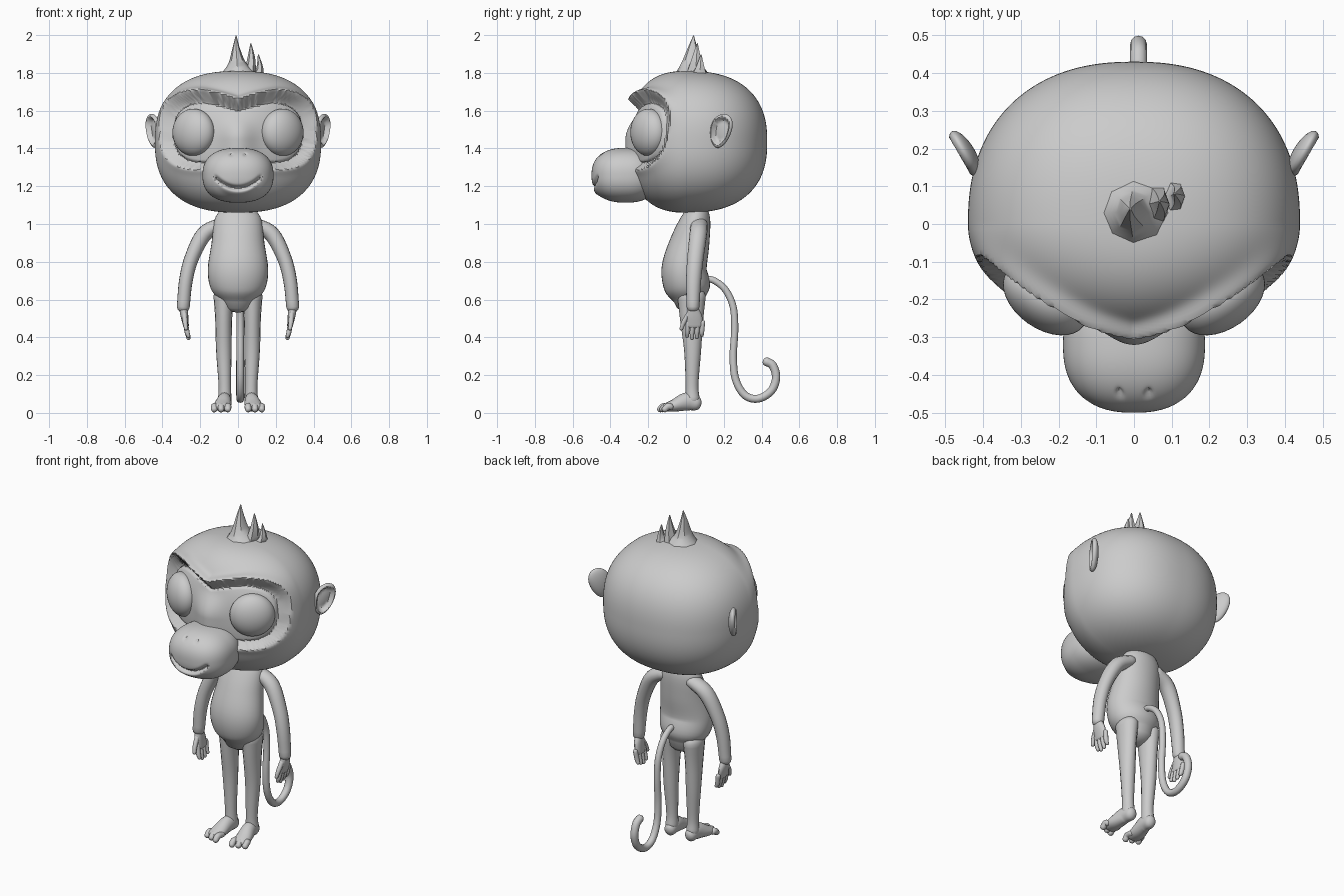
import bpy, bmesh, math
from mathutils import Vector, Matrix

cube = bpy.data.objects.get("Cube")
if cube:
    bpy.data.objects.remove(cube, do_unlink=True)

grey = bpy.data.materials.new("plain grey")
grey.use_nodes = True
COLOUR = (0.6, 0.6, 0.6, 1)
grey.diffuse_color = COLOUR
for node in grey.node_tree.nodes:
    if node.type == 'BSDF_PRINCIPLED':
        node.inputs["Base Color"].default_value = COLOUR
parts = []


def smooth(a, b, x):
    t = min(1, max(0, (x - a) / (b - a)))
    return t * t * (3 - 2 * t)


def finish(name, bm, mirror):
    bmesh.ops.recalc_face_normals(bm, faces=bm.faces)
    mesh = bpy.data.meshes.new(name)
    bm.to_mesh(mesh)
    bm.free()
    mesh.materials.append(grey)
    ob = bpy.data.objects.new(name, mesh)
    bpy.context.collection.objects.link(ob)
    if mirror:
        mod = ob.modifiers.new("both sides", 'MIRROR')
        mod.use_clip = False
        mod.use_mirror_merge = False
    parts.append(ob)


def blob(name, shape, mirror=False, u=32, v=24):
    """Sphere whose points are moved by a shape function."""
    bm = bmesh.new()
    bmesh.ops.create_uvsphere(bm, u_segments=u, v_segments=v, radius=1)
    for vert in bm.verts:
        vert.co = shape(vert.co.normalized())
    finish(name, bm, mirror)


def tube(name, pts, mirror=False, steps=5, sides=16):
    """Round-ended loft through points (x, y, z, side radius[, depth radius])."""
    p = [Vector(q if len(q) == 5 else q + (q[3],)) for q in pts]
    p = [2 * p[0] - p[1]] + p + [2 * p[-1] - p[-2]]
    path = []
    for a, b, c, d in zip(p, p[1:], p[2:], p[3:]):
        for i in range(steps):
            t = i / steps
            path.append(0.5 * (2 * b + (c - a) * t + (2 * a - 5 * b + 4 * c - d) * t * t
                               + (3 * b - a - 3 * c + d) * t ** 3))
    path.append(p[-2])
    rings = []
    for i, q in enumerate(path):
        ahead, behind = path[min(i + 1, len(path) - 1)], path[max(i - 1, 0)]
        rings.append((Vector(q[:3]), Vector((ahead - behind)[:3]).normalized(), q[3], q[4]))

    def cap(ring, sign):
        c, t, rx, ry = ring
        return [(c + t * sign * min(rx, ry) * 0.8 * math.sqrt(1 - s * s), t, rx * s, ry * s)
                for s in (0.2, 0.55, 0.85)]

    rings = cap(rings[0], -1) + rings + cap(rings[-1], 1)[::-1]
    bm = bmesh.new()
    loops = []
    for c, t, rx, ry in rings:
        w = t.cross(Vector((1, 0, 0))).normalized()
        s = w.cross(t)
        loops.append([bm.verts.new(c + s * rx * math.cos(k * math.tau / sides)
                                   + w * ry * math.sin(k * math.tau / sides))
                      for k in range(sides)])
    for lo, hi in zip(loops, loops[1:]):
        for k in range(sides):
            n = (k + 1) % sides
            bm.faces.new((lo[k], lo[n], hi[n], hi[k]))
    bm.faces.new(loops[0])
    bm.faces.new(loops[-1])
    finish(name, bm, mirror)


# Head: rounded box-like ball with a sunken goggle-shaped face under a brow
def head_shape(n):
    front = n.y < 0
    p, depth = (1.9, 0.31) if front else (2.3, 0.43)
    h = ((abs(n.x) / 0.44) ** p + (abs(n.y) / depth) ** p) ** (1 / p)
    co = n / (h ** 2.45 + (abs(n.z) / 0.375) ** 2.45) ** (1 / 2.45)
    if front:
        ax, z = abs(co.x), co.z + 1.435
        dip = 0.05 * max(0, 1 - ax / 0.2) ** 1.3 * smooth(1.4, 1.6, z)
        m = ((max(0, ax - 0.2) / 0.215) ** 2.5 + (abs(z + dip - 1.49) / 0.2) ** 2.5) ** 0.4
        inside = 1 - smooth(0.94, 1.0, m)
        bridge = math.exp(-(ax / 0.09) ** 2) * smooth(1.62, 1.45, z) if z < 1.62 else 0
        if z < 1.62:
            bridge = math.exp(-(ax / 0.09) ** 2) * (1 - smooth(1.45, 1.62, z))
        groove = 0.03 * math.exp(-((m - 0.91) / 0.035) ** 2)
        lip = (0.02 + 0.08 * smooth(1.5, 1.65, z)) * math.exp(-((m - 1) / 0.14) ** 2)
        lip *= min(1, -co.y / 0.25)
        co *= 1 - inside * (0.11 * (1 - 1.3 * bridge) + groove) + lip * (1 - inside)
    return co + Vector((0, 0, 1.435))


blob("head", head_shape, u=192, v=144)


# Muzzle with a grooved smile and two nostril dents
def muzzle_shape(n):
    q = 2.4
    r = (abs(n.x / 0.188) ** q + abs(n.y / 0.18) ** q + abs(n.z / 0.145) ** q) ** (-1 / q)
    co = n * r + Vector((0, -0.32, 1.258))
    if n.y < 0:
        ax = abs(co.x)
        mouth = math.exp(-((co.z - 1.19 - 4 * ax * ax) / 0.011) ** 2) * (1 - smooth(0.11, 0.13, ax))
        lower_lip = math.exp(-((co.z - 1.165 - 4 * ax * ax) / 0.02) ** 2) * (1 - smooth(0.06, 0.12, ax))
        nostril = math.exp(-((ax - 0.038) ** 2 + (co.z - 1.368) ** 2) / 0.008 ** 2)
        co.y += 0.024 * mouth - 0.01 * lower_lip + 0.015 * nostril
    return co


blob("muzzle", muzzle_shape, u=128, v=112)

# Large eyeballs, turned outwards
turn_eye = Matrix.Rotation(math.radians(35), 3, 'Z')
blob("eye", lambda n: turn_eye @ Vector((n.x * 0.125, n.y * 0.08, n.z * 0.125))
     + Vector((0.235, -0.198, 1.485)), mirror=True)

# Cupped ears
turn_ear = Matrix.Rotation(math.radians(-30), 3, 'Z')


def ear_shape(n):
    x = n.x * 0.028
    if n.x > 0:
        x -= 0.034 * smooth(0, 0.6, 1 - (n.y ** 2 + n.z ** 2) / 0.75)
    y = n.y * 0.075 * (0.85 + 0.15 * n.z) + 0.018 * n.z
    return turn_ear @ Vector((x, y, n.z * 0.09)) + Vector((0.448, 0.185, 1.493))


blob("ear", ear_shape, mirror=True)

# Hair tuft
tube("hair_spike_main", [(0, 0.03, 1.785, 0.105, 0.095), (-0.005, 0.03, 1.85, 0.048, 0.055),
                         (-0.01, 0.035, 1.93, 0.02, 0.026), (-0.01, 0.04, 1.995, 0.003)], sides=8)
tube("hair_spike_middle", [(0.06, 0.05, 1.78, 0.035, 0.06), (0.07, 0.055, 1.87, 0.022, 0.03),
                           (0.068, 0.06, 1.955, 0.003)], sides=6)
tube("hair_spike_side", [(0.095, 0.07, 1.77, 0.035, 0.06), (0.115, 0.075, 1.82, 0.02, 0.03),
                         (0.108, 0.08, 1.895, 0.003)], sides=6)

# Pear-shaped body
tube("body", [(0, 0.05, 1.08, 0.09, 0.06), (0, 0.05, 1.02, 0.125, 0.08), (0, 0.02, 0.9, 0.14, 0.105),
              (0, -0.01, 0.76, 0.16, 0.12), (0, 0.01, 0.66, 0.145, 0.12),
              (0, 0.02, 0.6, 0.1, 0.085)], sides=32)

# Arms and hands
tube("arm", [(0.09, 0.07, 1.0, 0.035, 0.045), (0.18, 0.065, 0.945, 0.042, 0.046),
             (0.245, 0.05, 0.82, 0.038, 0.043), (0.276, 0.04, 0.7, 0.036, 0.04),
             (0.29, 0.037, 0.56, 0.034, 0.034)], mirror=True)
tube("palm", [(0.289, 0.037, 0.56, 0.024, 0.026), (0.283, 0.042, 0.51, 0.02, 0.043),
              (0.275, 0.045, 0.46, 0.015, 0.045)], mirror=True)
for i in range(4):
    y = 0.008 + 0.026 * i
    tip = 0.39 + 0.012 * abs(i - 1.3)
    tube(f"finger_{i + 1}", [(0.278, y + 0.003, 0.48, 0.013), (0.27, y - 0.002, 0.43, 0.013),
                             (0.262, y - 0.002, tip, 0.01)], mirror=True, sides=10)
tube("thumb", [(0.284, 0.015, 0.525, 0.014), (0.28, -0.012, 0.48, 0.013),
               (0.275, -0.025, 0.445, 0.01)], mirror=True, sides=10)

# Legs and feet
tube("leg", [(0.075, 0.03, 0.62, 0.055, 0.075), (0.076, 0.03, 0.5, 0.045, 0.062),
             (0.075, 0.035, 0.33, 0.041, 0.045), (0.07, 0.032, 0.15, 0.033, 0.034),
             (0.07, 0.035, 0.07, 0.036, 0.038)], mirror=True)
tube("foot", [(0.068, 0.055, 0.05, 0.033, 0.038), (0.072, 0.005, 0.06, 0.038, 0.048),
              (0.082, -0.06, 0.04, 0.046, 0.034), (0.086, -0.105, 0.03, 0.044, 0.022)], mirror=True)
for i in range(3):
    x = 0.05 + 0.036 * i
    end = -0.138 + 0.012 * i
    tube(f"toe_{i + 1}", [(x, -0.08, 0.032, 0.017), (x + 0.003, end + 0.02, 0.035, 0.018),
                          (x + 0.004, end, 0.018, 0.017)], mirror=True, sides=10)

# Curling tail
tail = [(0.1, 0.71), (0.15, 0.7), (0.21, 0.65), (0.25, 0.56), (0.258, 0.44), (0.25, 0.3),
        (0.262, 0.18), (0.31, 0.095), (0.38, 0.075), (0.45, 0.115), (0.477, 0.185),
        (0.46, 0.25), (0.425, 0.272)]
tube("tail", [(0.012, y, z, 0.017 + 0.0005 * i) for i, (y, z) in enumerate(tail)], sides=12)

# Smooth shading with sharp creases kept
bpy.ops.object.select_all(action='DESELECT')
for ob in parts:
    ob.select_set(True)
bpy.context.view_layer.objects.active = parts[0]
bpy.ops.object.shade_smooth_by_angle(angle=math.radians(40))
